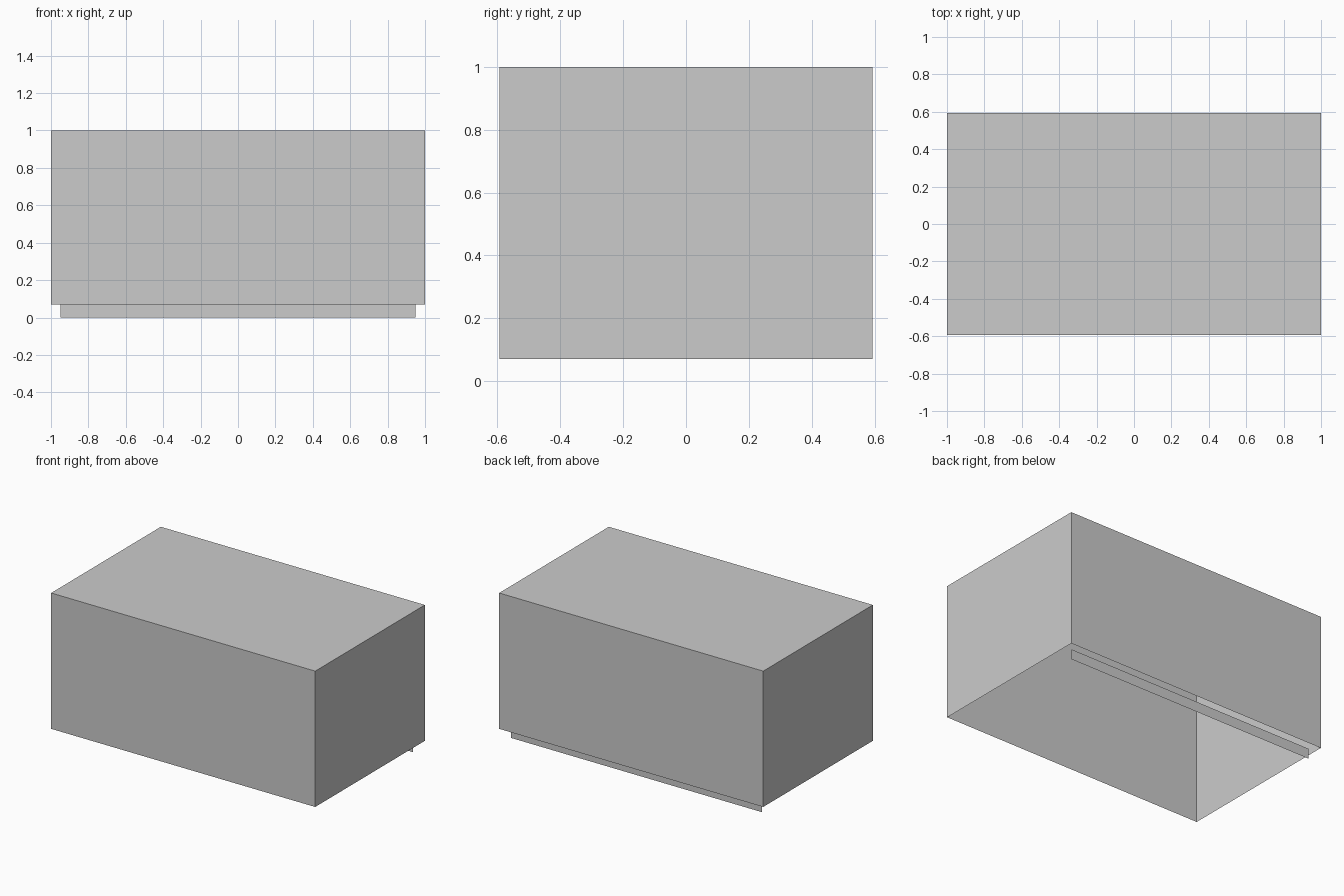
import bpy, bmesh

if "Cube" in bpy.data.objects:
    bpy.data.objects.remove(bpy.data.objects["Cube"])

HALF_X, HALF_Y = 1.0, 0.593
BASE_Z, TOP_Z = 0.07, 1.0


def new_object(name, bm):
    mesh = bpy.data.meshes.new(name)
    bm.to_mesh(mesh)
    bm.free()
    obj = bpy.data.objects.new(name, mesh)
    bpy.context.collection.objects.link(obj)
    return obj


# Cabinet shell: thin-walled box, open underneath
bm = bmesh.new()
bmesh.ops.create_cube(bm, size=1)
for v in bm.verts:
    v.co.x *= 2 * HALF_X
    v.co.y *= 2 * HALF_Y
    v.co.z = TOP_Z if v.co.z > 0 else BASE_Z
bm.normal_update()
bottom = [f for f in bm.faces if f.normal.z < -0.5]
bmesh.ops.delete(bm, geom=bottom, context='FACES_ONLY')
new_object("cabinet_shell", bm)

# Toe kick: single flat panel, set in from the back edge and both ends
bm = bmesh.new()
KICK_X, KICK_Y = 0.95, 0.537
corners = [(KICK_X, 0), (-KICK_X, 0), (-KICK_X, BASE_Z), (KICK_X, BASE_Z)]
bm.faces.new([bm.verts.new((x, KICK_Y, z)) for x, z in corners])
new_object("toe_kick", bm)
